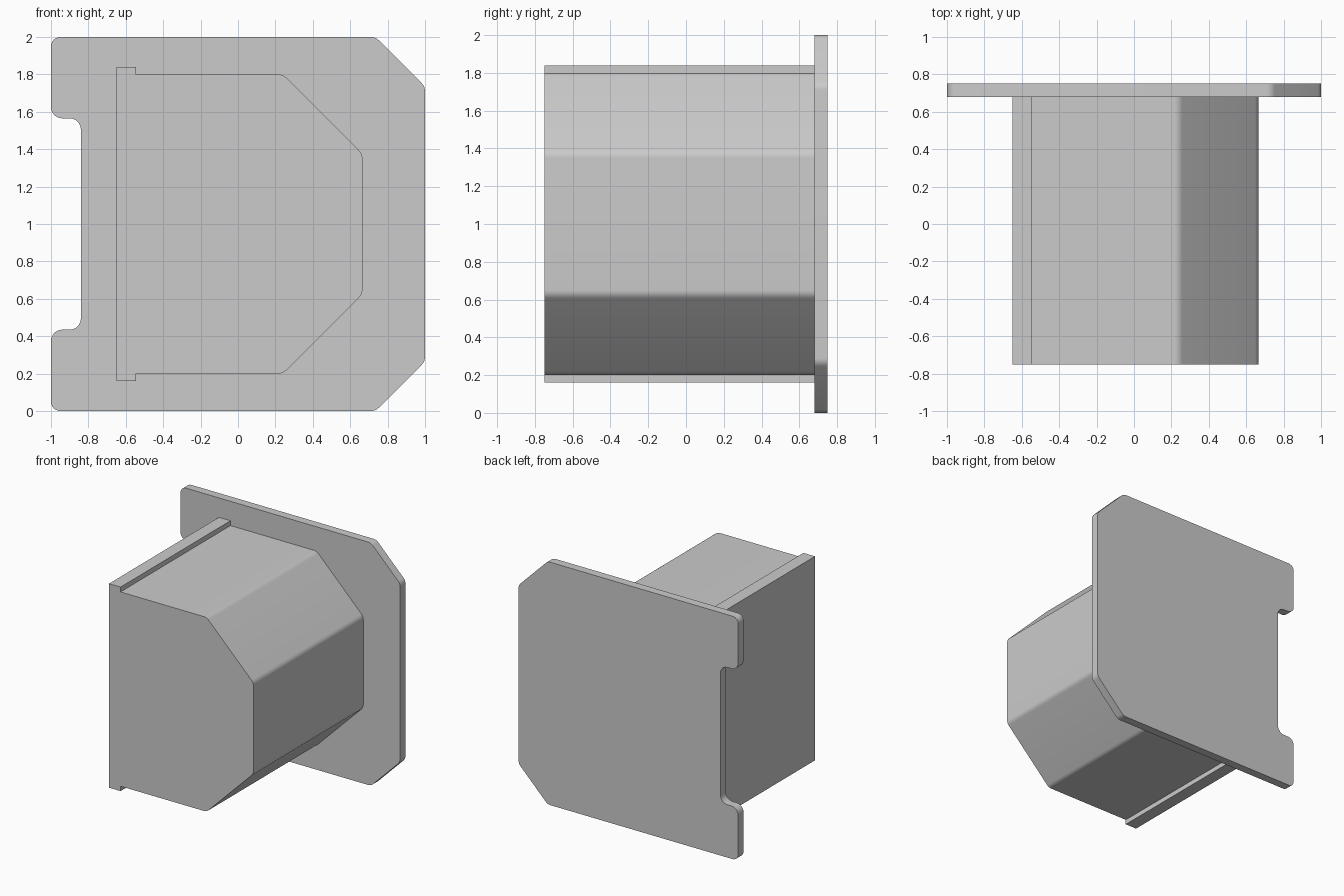
import bpy, bmesh, math
from mathutils import Vector

if "Cube" in bpy.data.objects:
    bpy.data.objects.remove(bpy.data.objects["Cube"])


def mirrored(half):
    # Lower half outline plus its mirror image about z = 1
    return half + [(x, 2 - z, r) for x, z, r in reversed(half)]


def rounded(points, steps=6):
    # Replace each (x, z, radius) corner with a tangent arc
    out = []
    n = len(points)
    for i, (x, z, r) in enumerate(points):
        p = Vector((x, z))
        if r == 0:
            out.append(p)
            continue
        a = (Vector(points[i - 1][:2]) - p).normalized()
        b = (Vector(points[(i + 1) % n][:2]) - p).normalized()
        half = a.angle(b) / 2
        centre = p + (a + b).normalized() * r / math.sin(half)
        start = p + a * r / math.tan(half) - centre
        end = p + b * r / math.tan(half) - centre
        a0 = math.atan2(start.y, start.x)
        turn = math.atan2(start.x * end.y - start.y * end.x, start.dot(end))
        for k in range(steps + 1):
            t = a0 + turn * k / steps
            out.append(centre + r * Vector((math.cos(t), math.sin(t))))
    return out


def extrude_profile(name, points, y0, y1):
    bm = bmesh.new()
    face = bm.faces.new([bm.verts.new((p.x, y0, p.y)) for p in rounded(points)])
    new = bmesh.ops.extrude_face_region(bm, geom=[face])["geom"]
    verts = [v for v in new if isinstance(v, bmesh.types.BMVert)]
    bmesh.ops.translate(bm, verts=verts, vec=(0, y1 - y0, 0))
    bmesh.ops.recalc_face_normals(bm, faces=bm.faces)
    mesh = bpy.data.meshes.new(name)
    bm.to_mesh(mesh)
    bm.free()
    obj = bpy.data.objects.new(name, mesh)
    bpy.context.collection.objects.link(obj)
    bpy.ops.object.select_all(action='DESELECT')
    obj.select_set(True)
    bpy.context.view_layer.objects.active = obj
    bpy.ops.object.shade_smooth_by_angle(angle=math.radians(30))
    return obj


# Back plate with chamfered right corners and a notch on the left
extrude_profile("back_plate", mirrored([
    (-0.84, 0.435, 0.06), (-1, 0.435, 0.06), (-1, 0, 0.05),
    (0.735, 0, 0.06), (1, 0.265, 0.06)]), 0.68, 0.75)

# Body block with chamfered right side and a projecting lip on the left
extrude_profile("body_block", mirrored([
    (-0.65, 0.16, 0), (-0.545, 0.16, 0), (-0.545, 0.2, 0),
    (0.24, 0.2, 0.06), (0.665, 0.625, 0.06)]), -0.75, 0.68)
